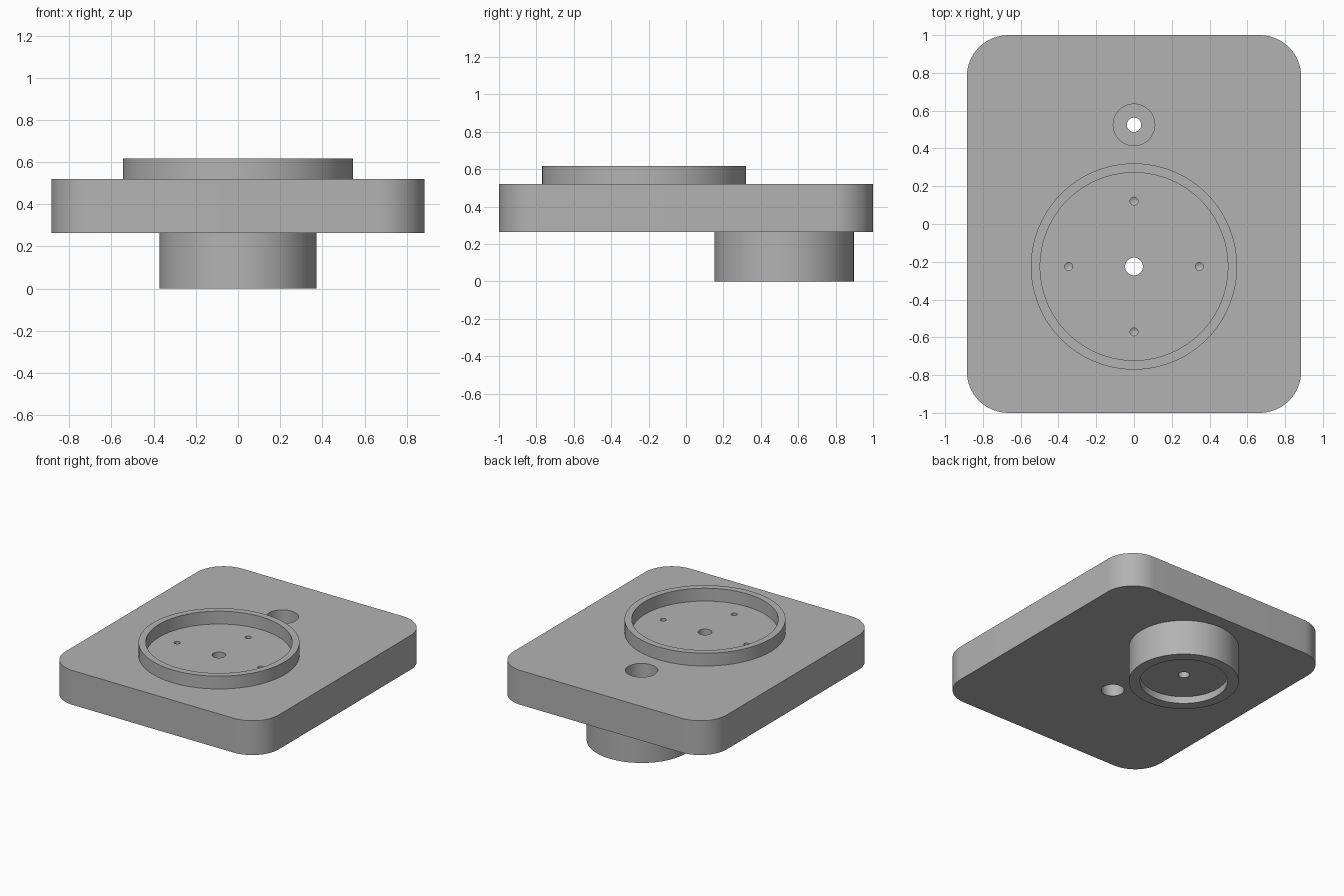
import bpy, bmesh, math
from mathutils import Vector, Matrix

if "Cube" in bpy.data.objects:
    bpy.data.objects.remove(bpy.data.objects["Cube"])

# Single grey material
grey = bpy.data.materials.new("plain_grey")
grey.use_nodes = True
colour = (0.45, 0.45, 0.45, 1)
grey.diffuse_color = colour
grey.node_tree.nodes["Principled BSDF"].inputs["Base Color"].default_value = colour

HALF_X, HALF_Y, CORNER = 0.885, 1.0, 0.22
BOTTOM, TOP = 0.263, 0.52
DISC_Y, BOSS_Y = -0.225, 0.525


def finish(name, bm, location=(0, 0, 0)):
    bmesh.ops.recalc_face_normals(bm, faces=bm.faces)
    mesh = bpy.data.meshes.new(name)
    bm.to_mesh(mesh)
    bm.free()
    obj = bpy.data.objects.new(name, mesh)
    obj.location = location
    mesh.materials.append(grey)
    bpy.context.collection.objects.link(obj)
    return obj


def lathe(name, profile, location, steps, closed=False):
    """Spin a (radius, height) profile about z."""
    bm = bmesh.new()
    verts = [bm.verts.new((r, 0, z)) for r, z in profile]
    pairs = list(zip(verts, verts[1:]))
    if closed:
        pairs.append((verts[-1], verts[0]))
    edges = [bm.edges.new(p) for p in pairs]
    bmesh.ops.spin(bm, geom=verts + edges, cent=(0, 0, 0), axis=(0, 0, 1),
                   angle=math.tau, steps=steps)
    bmesh.ops.remove_doubles(bm, verts=bm.verts, dist=0.0001)
    return finish(name, bm, location)


def smooth(obj):
    bpy.ops.object.select_all(action="DESELECT")
    obj.select_set(True)
    bpy.context.view_layer.objects.active = obj
    bpy.ops.object.shade_smooth_by_angle(angle=math.radians(30))


# Base plate with rounded vertical corners
bm = bmesh.new()
bmesh.ops.create_cube(bm, size=1, matrix=Matrix.LocRotScale(
    Vector((0, 0, (BOTTOM + TOP) / 2)), None,
    Vector((2 * HALF_X, 2 * HALF_Y, TOP - BOTTOM))))
uprights = [e for e in bm.edges
            if abs(e.verts[0].co.z - e.verts[1].co.z) > 0.1]
bmesh.ops.bevel(bm, geom=uprights, offset=CORNER, segments=16, profile=0.5,
                affect="EDGES")
plate = finish("base_plate", bm)

# Cutters: stepped centre hole, wide hole over the boss, four drilled holes
cutters = [
    lathe("centre_hole_cutter",
          [(0, 0.2), (0.077, 0.2), (0.077, 0.4), (0.047, 0.4), (0.047, 0.6), (0, 0.6)],
          (0, DISC_Y, 0), 48),
    lathe("wide_hole_cutter",
          [(0, 0.2), (0.11, 0.2), (0.11, 0.6), (0, 0.6)],
          (0, BOSS_Y, 0), 64),
]
for i in range(4):
    a = i * math.pi / 2
    cutters.append(lathe("drill_cutter",
                         [(0, 0.387), (0.021, 0.4), (0.021, 0.6), (0, 0.6)],
                         (0.346 * math.cos(a), DISC_Y + 0.346 * math.sin(a), 0), 24))
for cutter in cutters:
    cutter.hide_render = True
    mod = plate.modifiers.new("hole", "BOOLEAN")
    mod.operation = "DIFFERENCE"
    mod.solver = "EXACT"
    mod.object = cutter
    bpy.context.view_layer.objects.active = plate
    bpy.ops.object.modifier_apply(modifier=mod.name)
    bpy.data.objects.remove(cutter)
smooth(plate)

# Raised rim on the top face
rim = lathe("raised_rim",
            [(0.497, TOP), (0.546, TOP), (0.546, 0.616), (0.497, 0.616)],
            (0, DISC_Y, 0), 96, closed=True)
smooth(rim)

# Round boss underneath, recessed from below, with a through hole
boss = lathe("lower_boss",
             [(0.038, BOTTOM), (0.373, BOTTOM), (0.373, 0), (0.297, 0),
              (0.297, 0.052), (0.038, 0.052)],
             (0, BOSS_Y, 0), 96, closed=True)
smooth(boss)
